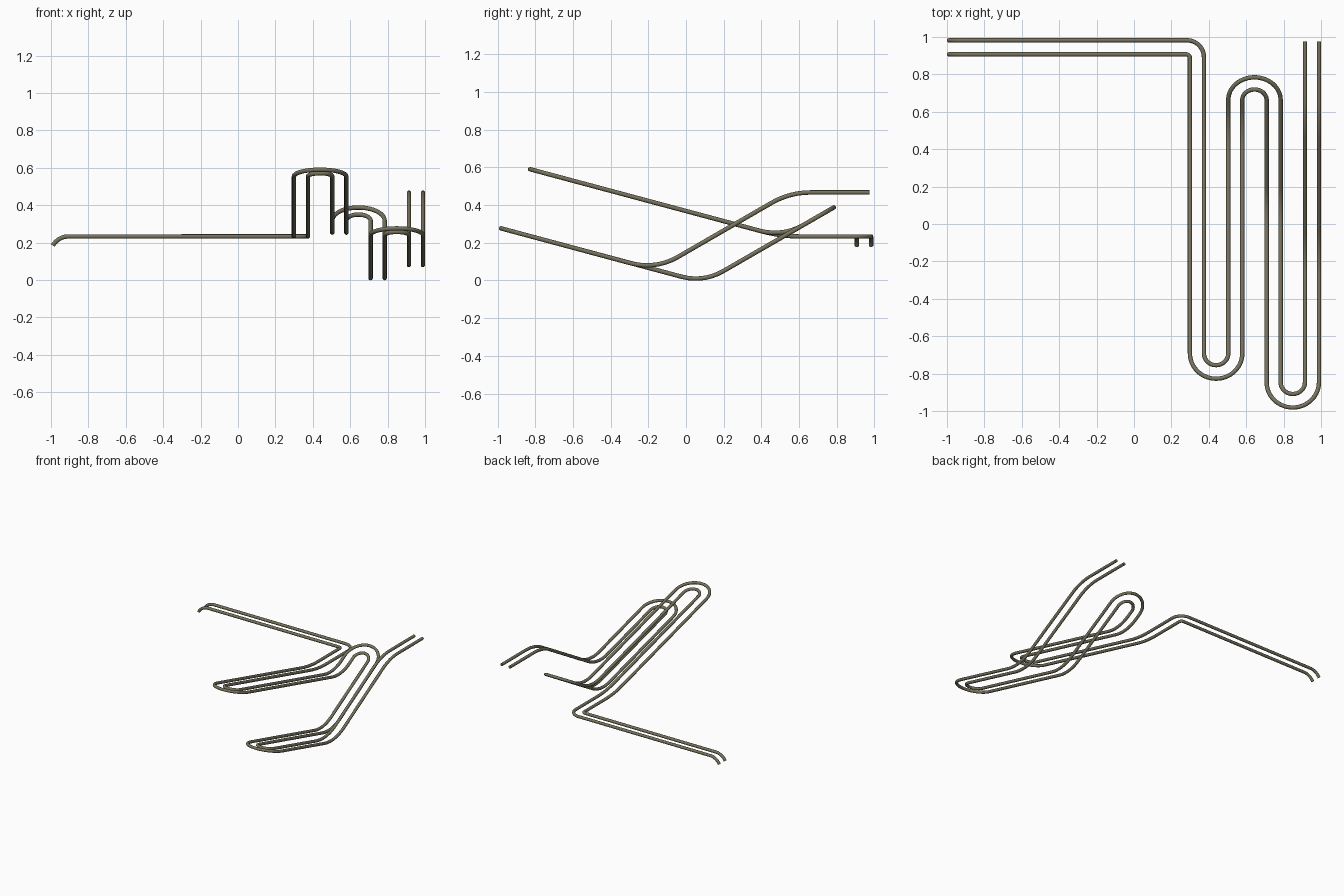
import bpy, math
from mathutils import Vector

if "Cube" in bpy.data.objects:
    bpy.data.objects.remove(bpy.data.objects["Cube"])

TUBE_R = 0.0117
T15, T30 = math.tan(math.radians(15)), math.tan(math.radians(30))
C15, C30 = math.cos(math.radians(15)), math.cos(math.radians(30))
FLAT_LOW, FLAT_HIGH = 0.233, 0.467

metal = bpy.data.materials.new("olive grey metal")
metal.diffuse_color = (0.185, 0.172, 0.112, 1)
metal.use_nodes = True
metal.node_tree.nodes["Principled BSDF"].inputs["Base Color"].default_value = metal.diffuse_color


# Heights of the sloping planes the pipes lie in
def upper_slope(y): return 0.299 - T15 * (y - 0.259)
def lower_slope(y): return 0.280 - T15 * (y + 0.995)
def middle_rise(y): return 0.389 + T30 * (y - 0.787)
def last_rise(y): return 0.299 + T30 * (y - 0.259)


def rounded_path(corners):
    """Polyline with each corner (point, tangent length) replaced by a circular arc."""
    pts = [Vector(p) for p, t in corners]
    out = [pts[0]]
    for i in range(1, len(pts) - 1):
        p, t = pts[i], corners[i][1]
        a, b = (pts[i - 1] - p).normalized(), (pts[i + 1] - p).normalized()
        turn = math.pi - a.angle(b)
        r = t / math.tan(turn / 2)
        centre = p + (a + b).normalized() * math.hypot(r, t)
        u = (p + a * t - centre).normalized()
        v = -a
        n = max(6, int(turn / math.radians(6)))
        for k in range(n + 1):
            th = turn * k / n
            q = centre + (u * math.cos(th) + v * math.sin(th)) * r
            if (q - out[-1]).length > 1e-3:
                out.append(q)
    out.append(pts[-1])
    return out


def pipe(name, y0, corner_r, xs, radii):
    x1, x2, x3, x4 = xs
    r1, r2, r3 = radii
    tip1 = -0.692 - r1 * C15
    tip2 = 0.663 + r2 * C30
    tip3 = -0.846 - r3 * C15
    c = [
        # bent-down end, back run and corner
        ((-0.990, y0, FLAT_LOW - 0.049), 0),
        ((-0.962, y0, FLAT_LOW), 0.056),
        ((x1, y0, FLAT_LOW), corner_r),
        # first lane and front turn
        ((x1, 0.505, FLAT_LOW), 0.11),
        ((x1, tip1, upper_slope(tip1)), r1),
        ((x2, tip1, upper_slope(tip1)), r1),
        # second lane and back turn
        ((x2, 0.513, upper_slope(0.513)), 0.124),
        ((x2, tip2, middle_rise(tip2)), r2),
        ((x3, tip2, middle_rise(tip2)), r2),
        # third lane and lower front turn
        ((x3, 0.0923, lower_slope(0.0923)), 0.12),
        ((x3, tip3, lower_slope(tip3)), r3),
        ((x4, tip3, lower_slope(tip3)), r3),
        # last lane up to the flat outlet
        ((x4, -0.1618, last_rise(-0.1618)), 0.135),
        ((x4, 0.550, FLAT_HIGH), 0.11),
        ((x4, 0.975, FLAT_HIGH), 0),
    ]
    path = rounded_path(c)
    cu = bpy.data.curves.new(name, 'CURVE')
    cu.dimensions = '3D'
    cu.bevel_depth = TUBE_R
    cu.bevel_resolution = 4
    cu.use_fill_caps = True
    s = cu.splines.new('POLY')
    s.points.add(len(path) - 1)
    for sp, p in zip(s.points, path):
        sp.co = (*p, 1)
    cu.materials.append(metal)
    ob = bpy.data.objects.new(name, cu)
    bpy.context.collection.objects.link(ob)
    bpy.ops.object.select_all(action='DESELECT')
    ob.select_set(True)
    bpy.context.view_layer.objects.active = ob
    bpy.ops.object.convert(target='MESH')
    bpy.ops.object.shade_smooth_by_angle(angle=math.radians(40))


# Two parallel pipes that swap inside and outside at each turn
BIG, SMALL = 0.140, 0.065
pipe("outer_pipe", 0.982, 0.090, (0.374, 0.504, 0.784, 0.914), (SMALL, BIG, SMALL))
pipe("inner_pipe", 0.907, 0.020, (0.299, 0.579, 0.709, 0.989), (BIG, SMALL, BIG))
